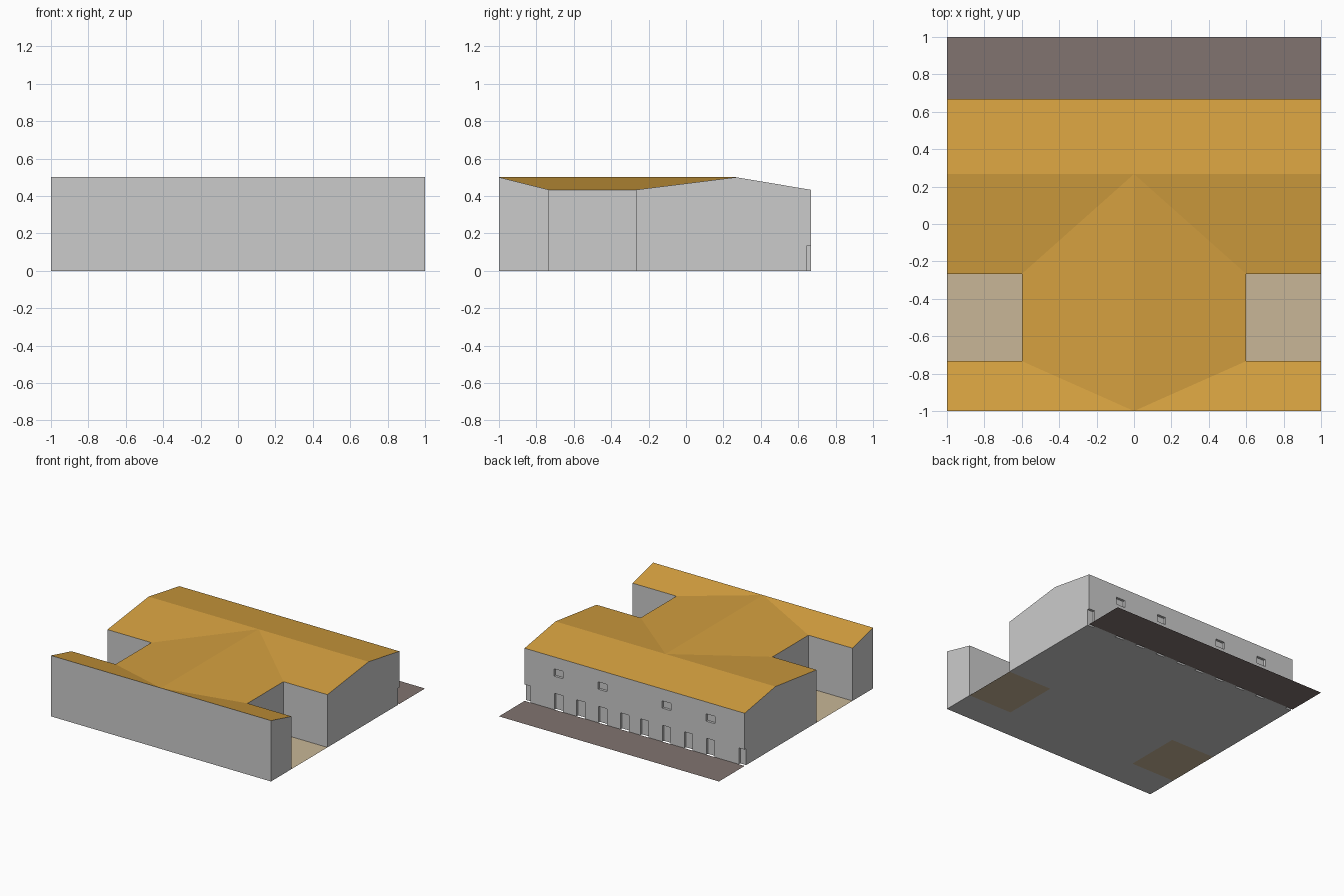
import bpy, bmesh
from mathutils import Matrix

if "Cube" in bpy.data.objects:
    bpy.data.objects.remove(bpy.data.objects["Cube"])

RIDGE, EAVE = 0.5, 0.433
Y_FRONT, Y_YARD0, Y_YARD1, Y_RIDGE, Y_BACK = -1.0, -0.733, -0.267, 0.267, 0.667
X_WING, DEPTH = 0.6, 0.02


def material(name, color):
    m = bpy.data.materials.new(name)
    m.diffuse_color = (*color, 1)
    m.use_nodes = True
    m.node_tree.nodes["Principled BSDF"].inputs["Base Color"].default_value = m.diffuse_color
    return m


def add_object(name, bm, mats=()):
    mesh = bpy.data.meshes.new(name)
    bm.to_mesh(mesh)
    bm.free()
    for m in mats:
        mesh.materials.append(m)
    obj = bpy.data.objects.new(name, mesh)
    bpy.context.collection.objects.link(obj)
    return obj


def slab(name, x0, x1, y0, y1, mat):
    bm = bmesh.new()
    bm.faces.new([bm.verts.new((x, y, 0)) for x, y in
                  ((x0, y0), (x1, y0), (x1, y1), (x0, y1))])
    return add_object(name, bm, [mat])


roof = material("roof_ochre", (0.66, 0.35, 0.05))
sand = material("courtyard_sand", (0.58, 0.47, 0.31))
paving = material("pavement_brown", (0.22, 0.175, 0.16))

# Building: right half of the roof planes, mirrored, then extruded to the ground
f_mid, f_end = (0, Y_FRONT, RIDGE), (1, Y_FRONT, RIDGE)
a_in, a_out = (X_WING, Y_YARD0, EAVE), (1, Y_YARD0, EAVE)
b_in, b_out = (X_WING, Y_YARD1, EAVE), (1, Y_YARD1, EAVE)
r_mid, r_end = (0, Y_RIDGE, RIDGE), (1, Y_RIDGE, RIDGE)
e_mid, e_end = (0, Y_BACK, EAVE), (1, Y_BACK, EAVE)
planes = [(f_mid, f_end, a_out, a_in),     # front wing
          (f_mid, a_in, b_in, r_mid),      # link wing
          (r_mid, b_in, b_out, r_end),     # back wing, inner slope
          (r_mid, r_end, e_end, e_mid)]    # back wing, outer slope
bm = bmesh.new()
for s in (1, -1):
    for plane in planes:
        bm.faces.new([bm.verts.new((s * x, y, z)) for x, y, z in plane][::s])
bmesh.ops.remove_doubles(bm, verts=bm.verts[:], dist=1e-4)
ext = bmesh.ops.extrude_face_region(bm, geom=bm.faces[:], use_keep_orig=True)
for v in ext["geom"]:
    if isinstance(v, bmesh.types.BMVert):
        v.co.z = 0
bmesh.ops.recalc_face_normals(bm, faces=bm.faces[:])
bm.normal_update()
for f in bm.faces:
    f.material_index = 1 if f.normal.z > 0.5 else 0
bmesh.ops.dissolve_limit(bm, angle_limit=0.01, verts=bm.verts[:],
                         edges=bm.edges[:], delimit={'MATERIAL'})
building = add_object("building", bm, [None, roof])

# Cutter for the recessed doors and windows of the back wall
bm = bmesh.new()


def recess(x, z0, z1, width=0.076):
    m = (Matrix.Translation((x, Y_BACK, (z0 + z1) / 2))
         @ Matrix.Diagonal((width, 2 * DEPTH, z1 - z0, 1)))
    bmesh.ops.create_cube(bm, size=1, matrix=m)


for s in (1, -1):
    for x in (0.09, 0.29, 0.49, 0.69, 0.985):
        recess(s * x, -0.05, 0.135)
    for x in (0.29, 0.69):
        recess(s * x, 0.275, 0.335, 0.082)
cutter = add_object("opening_cutter", bm)
cutter.hide_render = True

mod = building.modifiers.new("openings", 'BOOLEAN')
mod.operation, mod.solver, mod.object = 'DIFFERENCE', 'EXACT', cutter
bpy.context.view_layer.objects.active = building
building.select_set(True)
bpy.ops.object.modifier_apply(modifier=mod.name)
bpy.data.objects.remove(cutter)

# Courtyards and back pavement
slab("courtyard_right", X_WING, 1, Y_YARD0, Y_YARD1, sand)
slab("courtyard_left", -1, -X_WING, Y_YARD0, Y_YARD1, sand)
slab("back_pavement", -1, 1, Y_BACK, 1, paving)
